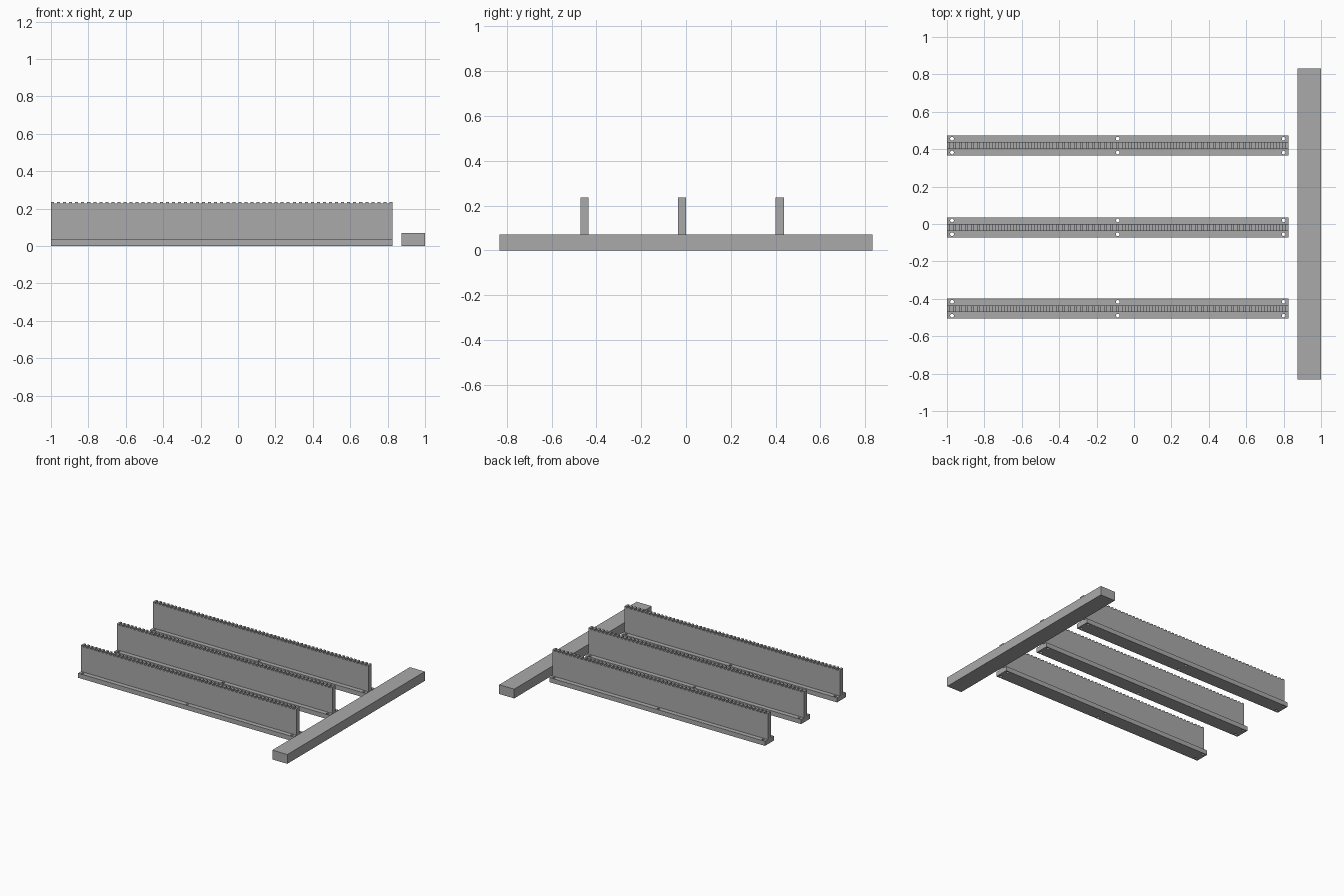
import bpy, bmesh
from mathutils import Matrix, Vector

default = bpy.data.objects.get("Cube")
if default:
    bpy.data.objects.remove(default, do_unlink=True)

grey = bpy.data.materials.new("matte grey")
grey.use_nodes = True
colour = (0.4, 0.4, 0.4, 1)
grey.diffuse_color = colour
grey.node_tree.nodes["Principled BSDF"].inputs["Base Color"].default_value = colour


def add_box(bm, low, high):
    low, high = Vector(low), Vector(high)
    bmesh.ops.create_cube(bm, size=1, matrix=Matrix.Translation((low + high) / 2)
                          @ Matrix.Diagonal((*(high - low), 1)))


def make_object(name, bm):
    bmesh.ops.recalc_face_normals(bm, faces=bm.faces)
    mesh = bpy.data.meshes.new(name)
    bm.to_mesh(mesh)
    bm.free()
    mesh.materials.append(grey)
    obj = bpy.data.objects.new(name, mesh)
    bpy.context.collection.objects.link(obj)
    return obj


LEFT, RIGHT = -1.0, 0.826
FLANGE, WEB = 0.0535, 0.0185
FLANGE_TOP, NOTCH_FLOOR, TOP = 0.035, 0.227, 0.236
TEETH = 57

# Inverted T section swept along the rail
bm = bmesh.new()
half = [(FLANGE, 0), (FLANGE, FLANGE_TOP), (WEB, FLANGE_TOP), (WEB, TOP)]
section = half + [(-y, z) for y, z in reversed(half)]
face = bm.faces.new([bm.verts.new((LEFT, y, z)) for y, z in section])
swept = bmesh.ops.extrude_face_region(bm, geom=[face])["geom"]
bmesh.ops.translate(bm, vec=(RIGHT - LEFT, 0, 0),
                    verts=[g for g in swept if isinstance(g, bmesh.types.BMVert)])
rail = make_object("toothed_rail_front", bm)

# Cutter: notches along the top edge and screw holes in the flange
bm = bmesh.new()
pitch = (RIGHT - LEFT) / (TEETH - 0.5)
for i in range(TEETH - 1):
    x = LEFT + (i + 0.5) * pitch
    add_box(bm, (x, -0.1, NOTCH_FLOOR), (x + pitch / 2, 0.1, TOP + 0.1))
for x in (-0.973, -0.087, 0.8):
    for y in (-0.037, 0.037):
        bmesh.ops.create_cone(bm, cap_ends=True, segments=16, radius1=0.01, radius2=0.01,
                              depth=0.12, matrix=Matrix.Translation((x, y, FLANGE_TOP / 2)))
cutter = make_object("rail_cutter", bm)
cutter.hide_render = True

cut = rail.modifiers.new("notches and holes", 'BOOLEAN')
cut.operation = 'DIFFERENCE'
cut.solver = 'EXACT'
cut.object = cutter
bpy.context.view_layer.objects.active = rail
bpy.ops.object.modifier_apply(modifier=cut.name)
bpy.data.objects.remove(cutter, do_unlink=True)

# Three parallel rails
rail.location.y = -0.453
for name, y in (("toothed_rail_middle", -0.018), ("toothed_rail_back", 0.419)):
    copy = rail.copy()
    copy.name = name
    copy.location.y = y
    bpy.context.collection.objects.link(copy)

# Separate plain bar lying across the rail ends
bm = bmesh.new()
add_box(bm, (0.873, -0.832, 0), (1, 0.832, 0.071))
make_object("cross_bar", bm)
